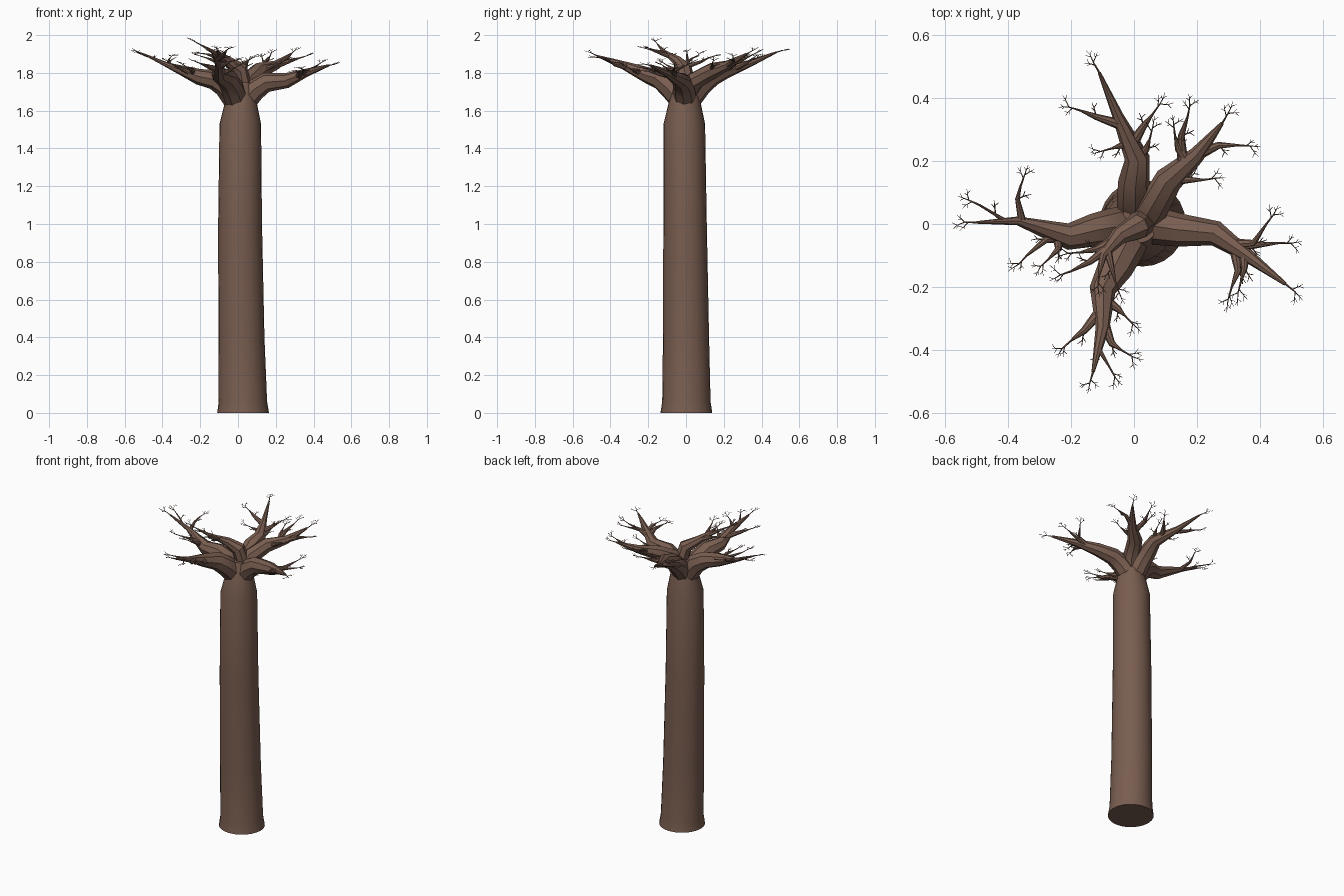
import bpy
import bmesh
import math
import random
from mathutils import Vector, Matrix

random.seed(4)
UP = Vector((0, 0, 1))

if "Cube" in bpy.data.objects:
    bpy.data.objects.remove(bpy.data.objects["Cube"], do_unlink=True)

# Bark colour
bark = bpy.data.materials.new("brown_bark")
bark.use_nodes = True
bark_colour = (0.19, 0.11, 0.08, 1)
bark.diffuse_color = bark_colour
shader = bark.node_tree.nodes["Principled BSDF"]
shader.inputs["Base Color"].default_value = bark_colour
shader.inputs["Roughness"].default_value = 0.9


def select_only(obj):
    bpy.ops.object.select_all(action="DESELECT")
    obj.select_set(True)
    bpy.context.view_layer.objects.active = obj


def tubes_object(name, paths, resolution, angle):
    """Make one mesh from tapered tubes, each a list of (point, radius)."""
    curve = bpy.data.curves.new(name, "CURVE")
    curve.dimensions = "3D"
    curve.bevel_depth = 1
    curve.bevel_resolution = resolution
    curve.use_fill_caps = True
    for path in paths:
        spline = curve.splines.new("POLY")
        spline.points.add(len(path) - 1)
        for point, (position, radius) in zip(spline.points, path):
            point.co = (*position, 1)
            point.radius = radius
    curve.materials.append(bark)
    obj = bpy.data.objects.new(name, curve)
    bpy.context.collection.objects.link(obj)
    select_only(obj)
    bpy.ops.object.convert(target="MESH")
    obj = bpy.context.object
    obj.name = name
    bpy.ops.object.shade_smooth_by_angle(angle=math.radians(angle))
    return obj


def along(path, t):
    """Point and radius at a fractional index of a path."""
    i = min(int(t), len(path) - 2)
    (a, ra), (b, rb) = path[i], path[i + 1]
    return a.lerp(b, t - i), ra + (rb - ra) * (t - i)


def grow_twigs(start, direction, length, radius, depth, twigs):
    """Fork repeatedly into ever finer twigs that spread almost flat."""
    bend = Matrix.Rotation(random.uniform(-0.15, 0.15), 3, "Z")
    heading = bend @ direction
    heading.z = max(-0.1, min(0.45, heading.z + random.uniform(-0.2, 0.2)))
    heading.normalize()
    end = start + heading * length
    twigs.append([(start, radius), (end, radius * 0.55)])
    if depth == 0:
        return
    for spread in (-0.85, 0.1, 0.8):
        fork_from = end if spread != 0.8 else start.lerp(end, 0.7)
        turn = Matrix.Rotation(spread + random.uniform(-0.2, 0.2), 3, "Z")
        grow_twigs(fork_from, turn @ heading, length * random.uniform(0.5, 0.72),
                   radius * 0.55, depth - 1, twigs)


def grow_limb(name, points, radii, offshoots):
    """Thick limb, its offshoots (t, mid x, mid y, end x, end y, end z), twigs."""
    main = [(Vector(p) / 100, r / 1000) for p, r in zip(points, radii)]
    paths, twigs = [main], []
    for t, mx, my, ex, ey, ez in offshoots:
        root, thickness = along(main, t)
        end = Vector((ex, ey, ez)) / 100
        mid = Vector((mx / 100, my / 100, root.z * 0.45 + end.z * 0.55))
        r = min(thickness * 0.8, 0.02)
        paths.append([(root, r), (mid, r * 0.55), (end, 0.0035)])
        # Side twig at the bend of each offshoot
        side = Matrix.Rotation(random.choice((-0.9, 0.9)), 3, "Z")
        grow_twigs(mid, side @ (end - mid).normalized(), 0.03, 0.003, 1, twigs)
    for path in paths:
        tip, before = path[-1][0], path[-2][0]
        grow_twigs(tip, (tip - before).normalized(), 0.04, 0.0035, 2, twigs)
    tubes_object(name, paths, 2, 35)
    tubes_object(name + "_twigs", twigs, 0, 35)


# Trunk: stacked rings (height, x centre, y centre, x radius, y radius)
rings = [
    (0, 0.027, 0.002, 0.137, 0.137),
    (0.06, 0.026, 0.002, 0.128, 0.128),
    (0.4, 0.018, 0, 0.122, 0.122),
    (1, 0.011, -0.005, 0.116, 0.115),
    (1.53, 0.012, -0.009, 0.11, 0.11),
    (1.64, 0.015, -0.007, 0.085, 0.085),
    (1.75, 0.015, 0, 0.06, 0.06),
]
bm = bmesh.new()
loops = []
sides = 24
for z, cx, cy, rx, ry in rings:
    angles = [math.tau * k / sides for k in range(sides)]
    loops.append([bm.verts.new((cx + rx * math.cos(a), cy + ry * math.sin(a), z))
                  for a in angles])
for low, high in zip(loops, loops[1:]):
    for k in range(sides):
        n = (k + 1) % sides
        bm.faces.new((low[k], low[n], high[n], high[k]))
bm.faces.new(loops[0][::-1])
bm.faces.new(loops[-1])
mesh = bpy.data.meshes.new("trunk")
bm.to_mesh(mesh)
bm.free()
mesh.materials.append(bark)
trunk = bpy.data.objects.new("trunk", mesh)
bpy.context.collection.objects.link(trunk)
select_only(trunk)
bpy.ops.object.shade_smooth_by_angle(angle=math.radians(35))

# Limbs: points in hundredths, radii in thousandths
grow_limb("right_limb",
          [(0, 0, 163), (-7, -1, 173), (-13, -2, 176.5), (-21, -4, 178),
           (-37, 1, 184), (-50, 0.5, 190)],
          (62, 60, 52, 42, 14, 4),
          [(3.9, -37, 8, -36, 12, 188), (3, -28, -5, -34, -10, 184),
           (3.2, -24, -8, -27, -11, 183), (4.3, -44, 3, -49, 6, 189)])

grow_limb("back_limb",
          [(1, 0, 163), (0, 8, 173), (0, 14, 178), (1, 21, 181),
           (-5, 34, 185), (-11, 48, 191)],
          (60, 55, 50, 40, 18, 5),
          [(3.8, -12, 34, -17, 36, 188), (3.3, 3, 31, 6, 35, 187),
           (3, 4, 24, 5, 27, 185), (3.2, -4, 25, -7, 24, 184)])

grow_limb("back_left_limb",
          [(2, 0, 168), (6, 5, 176), (11, 14, 181), (20, 22, 184),
           (28, 32, 190)],
          (55, 50, 45, 26, 6),
          [(3, 27, 25, 33, 25, 188), (2.5, 15, 28, 17, 34, 189),
           (2, 17, 14, 22, 14, 185), (2.7, 14, 24, 13, 28, 187)])

grow_limb("left_limb",
          [(2, 0, 163), (9, -1, 171), (15, -2, 175), (26, -3, 176),
           (36, -10, 180), (48, -19, 184)],
          (62, 58, 52, 40, 22, 6),
          [(3.3, 37, -7, 46, -6, 183), (3.5, 38, -6, 42, 0, 184),
           (3.9, 35, -14, 34, -18, 182), (3.6, 33, -15, 31, -20, 181)])

grow_limb("front_limb",
          [(0, 0, 163), (-3, -8, 172), (-6, -14, 177), (-10, -21, 179),
           (-10, -33, 184), (-13, -47, 189)],
          (66, 62, 56, 42, 22, 5),
          [(3.5, -16, -34, -20, -37, 185), (3.8, -7, -38, -4, -40, 186),
           (3.2, -5, -27, -3, -29, 182), (4.2, -11, -40, -8, -45, 188)])

# Short upright crown limb that leans to the front right
grow_limb("crown_limb",
          [(3, 1, 172), (1, -1, 182), (-5, -4, 186), (-10, -10, 190),
           (-11, -16, 192)],
          (45, 42, 28, 14, 4),
          [(2.4, -14, -12, -20, -15, 195), (2.7, -7, -14, -6, -18, 192),
           (2.2, -12, -8, -17, -9, 190)])
